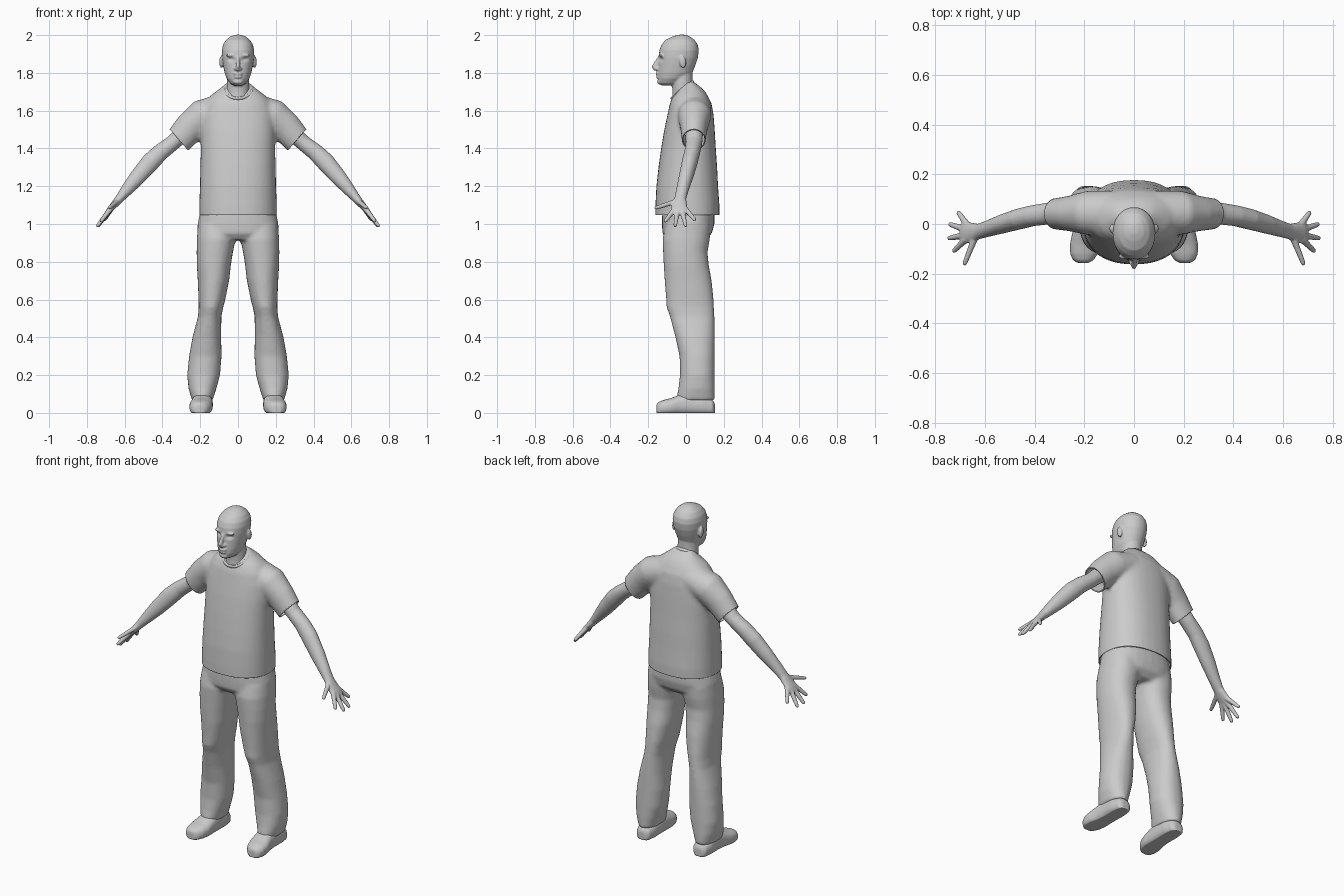
import bpy, bmesh, math
from mathutils import Vector as V, Matrix as M


def loft(bm, rings, n=32, p=2.0):
    """Skin closed superellipse rings given as (centre, u radius, v radius)."""
    def power(a):
        return math.copysign(abs(a) ** (2 / p), a)
    rows = []
    for c, u, v in rings:
        angles = [2 * math.pi * i / n for i in range(n)]
        rows.append([bm.verts.new(c + u * power(math.cos(a)) + v * power(math.sin(a))) for a in angles])
    for a, b in zip(rows, rows[1:]):
        for i in range(n):
            j = (i + 1) % n
            bm.faces.new((a[i], a[j], b[j], b[i]))
    bm.faces.new(rows[0])
    bm.faces.new(rows[-1])


def slab(z, rx, front, back, cx=0):
    """Horizontal ring from its half width and front/back limits."""
    return V((cx, (front + back) / 2, z)), V((rx, 0, 0)), V((0, (back - front) / 2, 0))


def tube(bm, pts, n=20, side=1):
    """Loft along a path of (x, y, z, radius across y, other radius)."""
    cs = [V((a[0] * side, a[1], a[2])) for a in pts]
    rings = []
    for i, a in enumerate(pts):
        t = (cs[min(i + 1, len(cs) - 1)] - cs[max(i - 1, 0)]).normalized()
        u = (V((0, 1, 0)) - t * t.y).normalized()
        rings.append((cs[i], u * a[3], t.cross(u) * a[4]))
    loft(bm, rings, n)


def blob(bm, loc, size, tilt=0):
    mat = M.Translation(loc) @ M.Rotation(tilt, 4, 'X') @ M.Diagonal((*size, 1))
    bmesh.ops.create_uvsphere(bm, u_segments=20, v_segments=14, radius=1, matrix=mat)


def fuse(name, bm, voxel, smooth=4, mirror=False):
    """Merge overlapping volumes into a single smooth skin."""
    bmesh.ops.recalc_face_normals(bm, faces=bm.faces)
    me = bpy.data.meshes.new(name)
    bm.to_mesh(me)
    bm.free()
    ob = bpy.data.objects.new(name, me)
    bpy.context.collection.objects.link(ob)
    r = ob.modifiers.new("fuse", 'REMESH')
    r.mode = 'VOXEL'
    r.voxel_size = voxel
    s = ob.modifiers.new("soften", 'SMOOTH')
    s.factor, s.iterations = 0.5, smooth
    bpy.context.view_layer.update()
    dg = bpy.context.evaluated_depsgraph_get()
    baked = bpy.data.meshes.new_from_object(ob.evaluated_get(dg))
    ob.modifiers.clear()
    ob.data = baked
    baked.name = name
    baked.shade_smooth()
    if mirror:
        ob.modifiers.new("mirror", 'MIRROR')
    return ob


# Head and neck with facial features
bm = bmesh.new()
loft(bm, [slab(*s) for s in (
    (1.733, .022, -.128, -.05), (1.745, .042, -.143, -.03), (1.77, .06, -.149, .005),
    (1.80, .071, -.149, .034), (1.84, .079, -.146, .05), (1.88, .085, -.145, .063),
    (1.92, .086, -.141, .068), (1.95, .079, -.129, .062), (1.975, .063, -.107, .045),
    (1.993, .04, -.07, .02), (2.002, .015, -.04, -.005))], p=2.1)
loft(bm, [slab(*s) for s in ((1.64, .066, -.075, .06), (1.70, .06, -.072, .045),
                             (1.76, .058, -.075, .034), (1.82, .055, -.08, .035))])
tube(bm, [(0, -.138, 1.888, .008, .009), (0, -.152, 1.86, .012, .009),
          (0, -.165, 1.832, .018, .012), (0, -.158, 1.815, .012, .011)], 12)
blob(bm, (0, -.149, 1.796), (.024, .012, .008))
blob(bm, (0, -.148, 1.779), (.021, .011, .008))
blob(bm, (0, -.136, 1.754), (.027, .016, .016))
for s in (1, -1):
    blob(bm, (s * .012, -.154, 1.822), (.009, .012, .009))
    blob(bm, (s * .036, -.130, 1.893), (.028, .013, .008))
    blob(bm, (s * .088, -.018, 1.858), (.011, .018, .033), .15)
head = fuse("head", bm, .005, 3)
for v in head.data.vertices:
    if v.co.y < -.08:
        d = (abs(v.co.x) - .035) ** 2 / .018 ** 2 + (v.co.z - 1.872) ** 2 / .011 ** 2
        v.co.y += .011 * math.exp(-d)

# T-shirt: torso and sleeves fused, then opened at hem and cuffs
bm = bmesh.new()
loft(bm, [slab(*s) for s in (
    (1.02, .206, -.163, .177), (1.10, .205, -.162, .177), (1.20, .202, -.157, .170),
    (1.30, .199, -.146, .165), (1.40, .197, -.132, .158), (1.50, .199, -.115, .152),
    (1.58, .195, -.098, .146), (1.64, .175, -.085, .135), (1.68, .145, -.068, .115),
    (1.71, .105, -.045, .095), (1.735, .075, -.02, .065), (1.75, .06, 0, .045))], p=2.3)
sleeve = [(.08, .045, 1.605, .09, .085), (.19, .045, 1.57, .088, .09), (.255, .042, 1.51, .072, .083),
          (.3125, .041, 1.445, .063, .075), (.37, .041, 1.393, .061, .074)]
for s in (1, -1):
    tube(bm, sleeve, 28, s)
shirt = fuse("t_shirt", bm, .011, 6)
bm = bmesh.new()
bm.from_mesh(shirt.data)


def cut(co, no, keep):
    faces = [f for f in bm.faces if keep(f.calc_center_median())]
    geom = faces + list({e for f in faces for e in f.edges}) + list({v for f in faces for v in f.verts})
    bmesh.ops.bisect_plane(bm, geom=geom, plane_co=co, plane_no=no, clear_outer=True)


cut((0, 0, 1.048), (0, 0, -1), lambda c: c.z < 1.15)
for s in (1, -1):
    cut((s * .3125, 0, 1.445), (s * .757, 0, -.654), lambda c: c.x * s > .235)
bm.to_mesh(shirt.data)
bm.free()
shirt.data.shade_smooth()
thick = shirt.modifiers.new("cloth", 'SOLIDIFY')
thick.thickness, thick.offset = .006, -1

# Collar band
bpy.ops.mesh.primitive_torus_add(major_radius=.07, minor_radius=.008, major_segments=40, minor_segments=10,
                                 location=(0, -.018, 1.707), rotation=(math.radians(38), 0, 0))
collar = bpy.context.object
collar.name = "collar"
collar.scale = (1.04, 1, 1.3)
bpy.ops.object.shade_smooth()

# Trousers: hips plus two loose legs
bm = bmesh.new()
loft(bm, [slab(*s) for s in ((1.10, .19, -.12, .14), (1.05, .204, -.126, .15),
                             (1.0, .214, -.127, .150), (.95, .216, -.125, .137), (.915, .19, -.10, .10))], p=2.4)
leg = [(.99, .105, -.11, .13, .108), (.92, .103, -.124, .126, .115), (.85, .096, -.121, .114, .123),
       (.78, .09, -.118, .121, .128), (.70, .083, -.113, .136, .130), (.60, .071, -.105, .146, .138),
       (.56, .065, -.103, .148, .143), (.51, .062, -.085, .150, .150), (.40, .076, -.056, .152, .165),
       (.30, .086, -.034, .152, .173), (.20, .087, -.032, .152, .182), (.13, .074, -.040, .152, .188),
       (.09, .062, -.048, .151, .189), (.066, .055, -.046, .150, .189)]
for s in (1, -1):
    loft(bm, [slab(z, rx, f, b, s * cx) for z, rx, f, b, cx in leg], p=2.2)
fuse("trousers", bm, .01, 4)

# Arms with palm, fingers and thumb
bm = bmesh.new()
tube(bm, [(.20, .045, 1.57, .05, .05), (.28, .044, 1.49, .047, .045), (.345, .042, 1.43, .044, .041),
          (.41, .033, 1.38, .042, .045), (.463, .02, 1.328, .042, .049), (.53, .0, 1.25, .038, .043),
          (.585, -.018, 1.185, .033, .033), (.625, -.03, 1.137, .031, .024), (.655, -.035, 1.102, .041, .019),
          (.68, -.035, 1.075, .045, .015), (.695, -.033, 1.056, .036, .011)])
digits = [((.675, -.06, 1.08), (.728, -.112, 1.011)), ((.682, -.045, 1.07), (.748, -.058, .985)),
          ((.68, -.022, 1.072), (.744, .0, .985)), ((.668, -.008, 1.085), (.709, .05, 1.018)),
          ((.636, -.045, 1.122), (.684, -.166, 1.083))]
for a, b in digits:
    a, b = V(a), V(b)
    tube(bm, [(*a.lerp(b, t), r, r) for t, r in ((0, .015), (.4, .0125), (.75, .011), (.94, .0095), (1, .005))], 12)
fuse("arms", bm, .0045, 3, mirror=True)

# Shoes, flattened at the sole
bm = bmesh.new()
shoe = [(.153, .188, .025, .05), (.14, .188, .043, .07), (.09, .188, .054, .09), (.02, .188, .055, .105),
        (-.03, .190, .057, .098), (-.08, .196, .062, .078), (-.12, .201, .056, .068),
        (-.145, .204, .042, .058), (-.157, .205, .022, .045)]
loft(bm, [(V((x, y, (h - .012) / 2)), V((r, 0, 0)), V((0, 0, (h + .012) / 2))) for y, x, r, h in shoe], p=2.5)
shoes = fuse("shoes", bm, .007, 3, mirror=True)
for v in shoes.data.vertices:
    v.co.z = max(v.co.z, 0)
